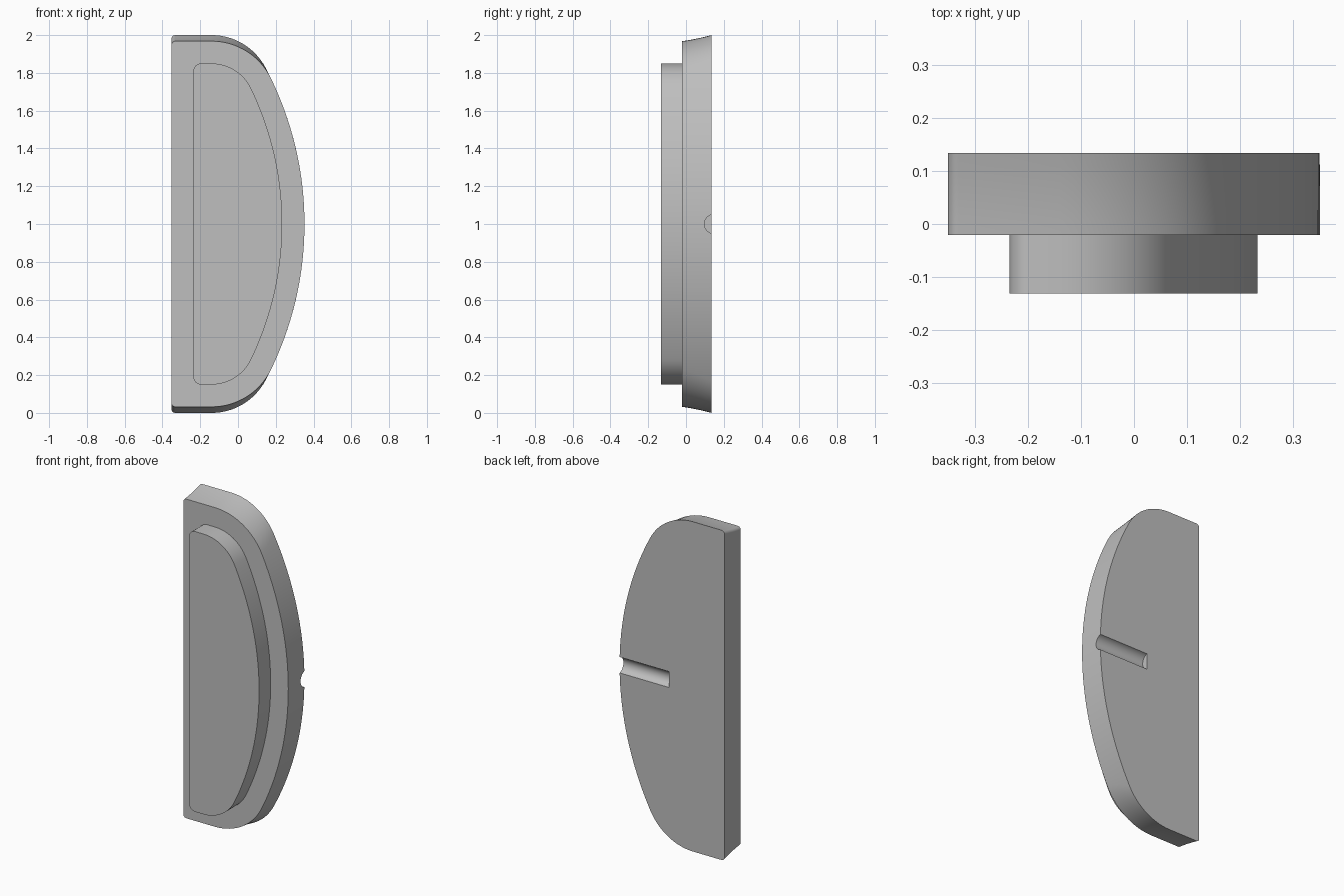
import bpy, bmesh
from math import atan2, cos, sin, pi, radians

cube = bpy.data.objects.get("Cube")
if cube:
    bpy.data.objects.remove(cube, do_unlink=True)

grey = bpy.data.materials.new("plain grey")
grey.use_nodes = True
grey.diffuse_color = (0.52, 0.52, 0.52, 1)
grey.node_tree.nodes["Principled BSDF"].inputs["Base Color"].default_value = (0.52, 0.52, 0.52, 1)

FLAT_END = -0.14   # where the straight top edge turns into the shoulder
MID = 1.0          # height of the symmetry line


def arc(cx, cz, r, start, end, steps):
    return [(cx + r * cos(start + (end - start) * i / steps),
             cz + r * sin(start + (end - start) * i / steps)) for i in range(steps + 1)]


def d_outline(left, right, half, bow, corner):
    """D shape: straight left edge, bowed right edge, tangent shoulders, small left corners."""
    cx = right - bow
    run = FLAT_END - cx
    shoulder = (bow ** 2 - run ** 2 - half ** 2) / (2 * (bow - half))
    turn = atan2(half - shoulder, run)
    upper = arc(cx, 0, bow, 0, turn, 20)
    upper += arc(FLAT_END, half - shoulder, shoulder, turn, pi / 2, 16)[1:]
    upper += arc(left + corner, half - corner, corner, pi / 2, pi, 6)
    lower = [(x, -z) for x, z in reversed(upper[1:])]
    return [(x, MID + z) for x, z in upper + lower]


def loft(name, sections):
    """Skin a closed solid through (y, outline) sections."""
    bm = bmesh.new()
    rings = [[bm.verts.new((x, y, z)) for x, z in outline] for y, outline in sections]
    n = len(rings[0])
    for a, b in zip(rings, rings[1:]):
        for i in range(n):
            j = (i + 1) % n
            bm.faces.new((a[i], a[j], b[j], b[i]))
    bm.faces.new(rings[0])
    bm.faces.new(rings[-1])
    bmesh.ops.recalc_face_normals(bm, faces=bm.faces)
    mesh = bpy.data.meshes.new(name)
    bm.to_mesh(mesh)
    bm.free()
    mesh.materials.append(grey)
    obj = bpy.data.objects.new(name, mesh)
    bpy.context.collection.objects.link(obj)
    return obj


def activate(obj):
    bpy.ops.object.select_all(action='DESELECT')
    obj.select_set(True)
    bpy.context.view_layer.objects.active = obj


# Base plate, its ends flaring gently towards the back
FRONT, STEP, BACK = -0.132, -0.021, 0.134
sections = []
for i in range(7):
    t = i / 6
    half = 0.968 + 0.032 * (0.65 * t + 0.35 * t * t)
    sections.append((STEP + (BACK - STEP) * t, d_outline(-0.352, 0.352, half, 1.763, 0.02)))
plate = loft("base_plate", sections)

# Round-bottomed groove running in from the bowed edge on the back
bpy.ops.mesh.primitive_cylinder_add(vertices=64, radius=0.05, depth=0.48,
                                    location=(0.26, 0.147, MID), rotation=(0, pi / 2, 0))
cutter = bpy.context.object
cutter.name = "groove_cutter"
cutter.hide_render = True
cutter.data.materials.append(grey)
activate(plate)
cut = plate.modifiers.new("groove", 'BOOLEAN')
cut.operation = 'DIFFERENCE'
cut.solver = 'EXACT'
cut.object = cutter
bpy.ops.object.modifier_apply(modifier=cut.name)
bpy.data.objects.remove(cutter, do_unlink=True)

# Raised front panel, a smaller D inset from the plate's rim
inner = d_outline(-0.236, 0.234, 0.85, 1.645, 0.04)
panel = loft("raised_panel", [(FRONT, inner), (STEP, inner)])

for obj in (plate, panel):
    activate(obj)
    bpy.ops.object.shade_smooth_by_angle(angle=radians(30))
